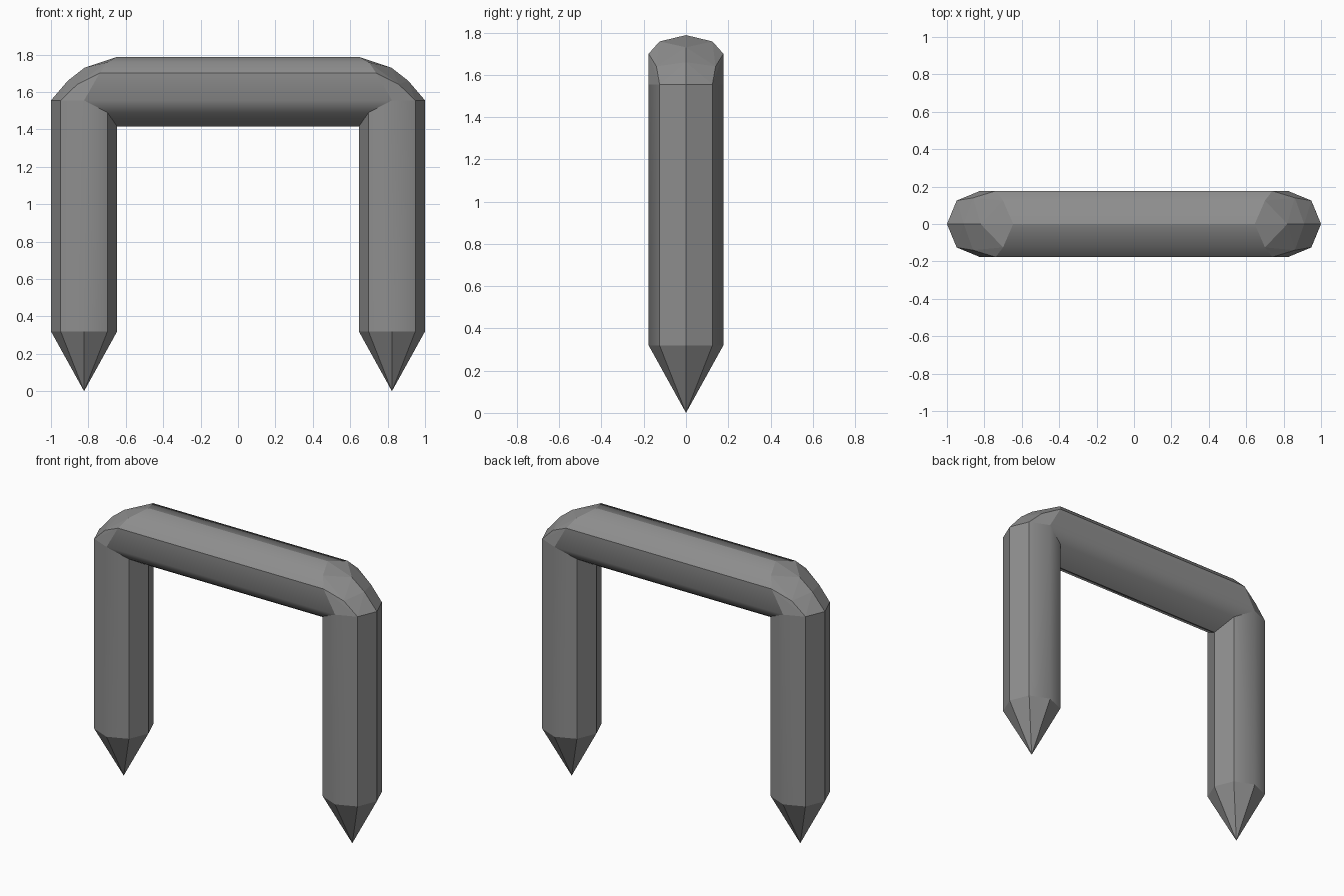
import bpy, bmesh
from math import cos, sin, pi

if "Cube" in bpy.data.objects:
    bpy.data.objects.remove(bpy.data.objects["Cube"])

R, LEG_X, SHOULDER = 0.177, 0.823, 1.555
bm = bmesh.new()


def vert(p):
    return bm.verts.new(p)


# Rounded upper bar: convex hull of a few corner points, mirrored in x and y
corner = [(1.0, 0, SHOULDER), (.948, .125, SHOULDER), (LEG_X, R, SHOULDER),
          (.91, 0, 1.66), (.86, .14, 1.64), (.82, 0, 1.73),
          (.74, R, 1.70), (.70, .125, 1.758), (.646, 0, 1.788)]
points = {(sx * x, sy * y, z) for x, y, z in corner for sx in (1, -1) for sy in (1, -1)}
bmesh.ops.convex_hull(bm, input=[vert(p) for p in sorted(points)])
under = [f for f in bm.faces if all(abs(v.co.z - SHOULDER) < 1e-4 for v in f.verts)]
bmesh.ops.delete(bm, geom=under, context='FACES_ONLY')

# Octagonal legs with pointed tips, mitred into the bar on the inner side
heights = [SHOULDER, SHOULDER, SHOULDER, 1.49, 1.415, 1.49, SHOULDER, SHOULDER]
ring = [(LEG_X + R * cos(i * pi / 4), R * sin(i * pi / 4)) for i in range(8)]
for s in (1, -1):
    for i in range(8):
        j = (i + 1) % 8
        (xa, ya), (xb, yb) = ring[i], ring[j]
        low_a, low_b = (s * xa, ya, .32), (s * xb, yb, .32)
        bm.faces.new([vert(p) for p in (low_a, low_b, (s * xb, yb, heights[j]),
                                        (s * xa, ya, heights[i]))])
        bm.faces.new([vert(p) for p in (low_a, low_b, (s * LEG_X, 0, 0))])

# Underside of the bar between the mitres
for i in range(2, 6):
    (xa, ya, za), (xb, yb, zb) = [(*ring[k], heights[k]) for k in (i, i + 1)]
    bm.faces.new([vert(p) for p in ((xa, ya, za), (xb, yb, zb),
                                    (-xb, yb, zb), (-xa, ya, za))])

# Weld into one closed shell
bmesh.ops.remove_doubles(bm, verts=bm.verts, dist=0.004)
bmesh.ops.dissolve_limit(bm, angle_limit=0.01, verts=bm.verts, edges=bm.edges)
bmesh.ops.recalc_face_normals(bm, faces=bm.faces)

# Flat facets, softened only along a few long edges of the legs and bar
for f in bm.faces:
    f.smooth = True
for e in bm.edges:
    a, b = (v.co for v in e.verts)
    soft_leg = all(abs(abs(p.x) - LEG_X) < .01 and abs(p.y) > .17 for p in (a, b))
    soft_bar = e.calc_length() > 1.3 and abs(a.x + b.x) < .01 and abs(abs(a.y) - .125) < .01
    e.smooth = soft_leg or soft_bar

mesh = bpy.data.meshes.new("staple")
bm.to_mesh(mesh)
bm.free()
iron = bpy.data.materials.new("dark_iron")
iron.diffuse_color = (.27, .27, .27, 1)
iron.use_nodes = True
iron.node_tree.nodes["Principled BSDF"].inputs["Base Color"].default_value = iron.diffuse_color
mesh.materials.append(iron)
bpy.context.collection.objects.link(bpy.data.objects.new("staple", mesh))
